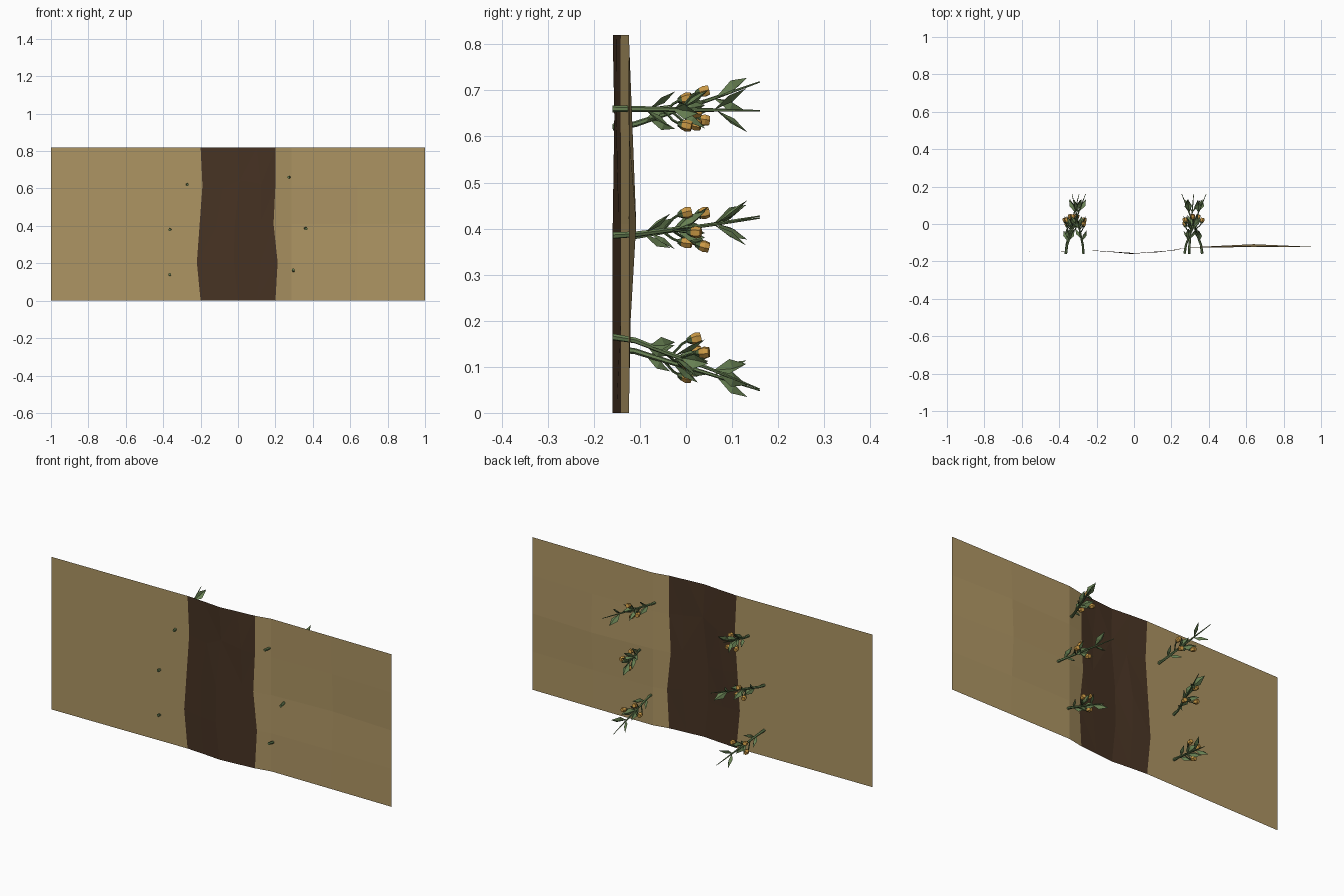
import bpy, bmesh, math, random
from mathutils import Vector, Matrix

if "Cube" in bpy.data.objects:
    bpy.data.objects.remove(bpy.data.objects["Cube"])

random.seed(4)


def material(name, rgb):
    m = bpy.data.materials.new(name)
    m.diffuse_color = (*rgb, 1)
    m.use_nodes = True
    m.node_tree.nodes["Principled BSDF"].inputs["Base Color"].default_value = m.diffuse_color
    return m


SAND = material("dry sand", (0.42, 0.30, 0.125))
SOIL = material("dark soil", (0.063, 0.033, 0.017))
STEM = material("stem green", (0.075, 0.125, 0.048))
LEAF = material("leaf green", (0.135, 0.215, 0.085))
GOLD = material("bud gold", (0.60, 0.32, 0.06))


def make_object(name, bm, mats, matrix=None):
    bmesh.ops.recalc_face_normals(bm, faces=bm.faces[:])
    me = bpy.data.meshes.new(name)
    bm.to_mesh(me)
    bm.free()
    for m in mats:
        me.materials.append(m)
    ob = bpy.data.objects.new(name, me)
    bpy.context.collection.objects.link(ob)
    if matrix:
        ob.matrix_world = matrix
    return ob


# Ground sheet: sandy banks either side of a shallow soil trail
zs = [0, 0.205, 0.41, 0.615, 0.82]
left_edge = [-0.2, -0.22, -0.205, -0.19, -0.2]
right_edge = [0.2, 0.212, 0.19, 0.2, 0.2]
bulge = [0, 0.004, 0.016, 0.008, 0]
bm = bmesh.new()
rows = []
for r, z in enumerate(zs):
    inner = 0 < r < 4
    pts = [(-1, -0.154), (-0.6, -0.149), (left_edge[r], -0.143), (-0.1, -0.150),
           (0, -0.159), (0.1, -0.151), (right_edge[r], -0.142), (0.285, -0.125),
           (0.64, -0.124 + bulge[r]), (1, -0.124)]
    row = []
    for c, (x, y) in enumerate(pts):
        dz = 0
        if inner and 3 <= c <= 5:      # rough trail surface
            x += random.uniform(-0.03, 0.03)
            y += random.uniform(-0.001, 0.005)
            dz = random.uniform(-0.04, 0.04)
        row.append(bm.verts.new((x, y, z + dz)))
    rows.append(row)
for r in range(4):
    for c in range(9):
        f = bm.faces.new((rows[r][c], rows[r][c + 1], rows[r + 1][c + 1], rows[r + 1][c]))
        f.material_index = 1 if 2 <= c <= 5 else 0
bmesh.ops.triangulate(bm, faces=[f for f in bm.faces if f.material_index == 1])
make_object("ground", bm, [SAND, SOIL])


# Plant parts in a local frame: the stem leans along x and grows along z
def tube(bm, pts, radii, sides=6, mat=0):
    pts = [Vector(p) for p in pts]
    rings = []
    for i, p in enumerate(pts):
        d = pts[min(i + 1, len(pts) - 1)] - pts[max(i - 1, 0)]
        q = d.to_track_quat('Z', 'Y')
        rings.append([bm.verts.new(p + q @ Vector((radii[i] * math.cos(k * math.tau / sides),
                                                   radii[i] * math.sin(k * math.tau / sides), 0)))
                      for k in range(sides)])
    for a, b in zip(rings, rings[1:]):
        for k in range(sides):
            n = (k + 1) % sides
            bm.faces.new((a[k], a[n], b[n], b[k])).material_index = mat
    for ring in (rings[0], rings[-1]):
        bm.faces.new(ring).material_index = mat


STEM_PATH = [(0, 0, -0.159), (0.008, 0, -0.11), (0.036, 0, -0.04), (0.070, 0, 0.05), (0.116, 0, 0.16)]


def stem_at(h):
    for a, b in zip(STEM_PATH, STEM_PATH[1:]):
        if h <= b[2]:
            return Vector(a).lerp(Vector(b), (h - a[2]) / (b[2] - a[2]))


def leaf(bm, h, azimuth, length, width):
    a = math.radians(azimuth)
    out = Vector((math.cos(a), math.sin(a), 0))
    side = Vector((-math.sin(a), math.cos(a), 0))
    along = (out * 0.58 + Vector((0.15, 0, 0.82))).normalized()
    lift = along.cross(side)
    base = stem_at(h)
    root = bm.verts.new(base)
    tip = bm.verts.new(base + along * length)
    mid = bm.verts.new(base + along * length * 0.52 + lift * 0.008)
    for s in (-1, 1):
        edge = bm.verts.new(base + along * length * 0.5 + side * s * width / 2 - lift * 0.003)
        bm.faces.new((root, edge, mid))
        bm.faces.new((mid, edge, tip))


def bud(bm, h, azimuth, reach):
    a = math.radians(azimuth)
    out = Vector((math.cos(a), math.sin(a), 0))
    up = Vector((0, 0, 1))
    base = stem_at(h)
    elbow = base + out * reach * 0.75 + up * 0.022
    end = base + out * reach + up * 0.036
    d = (up + out * 0.25).normalized()
    tube(bm, [base, elbow, end], [0.003, 0.003, 0.003], 5, 0)
    tube(bm, [end - d * 0.004, end + d * 0.006], [0.005, 0.011], 6, 0)
    tube(bm, [end + d * 0.005, end + d * 0.016, end + d * 0.027], [0.010, 0.0135, 0.011], 6, 1)


# Root x, root z and lean angle of each plant
PLANTS = [(0.27, 0.66, -2), (0.365, 0.385, 161), (0.295, 0.165, -78),
          (-0.27, 0.62, 122), (-0.365, 0.38, 24), (-0.365, 0.14, -52)]
LEAVES = [(-0.09, 80, 0.070, 0.032), (-0.08, 255, 0.068, 0.032), (-0.03, 10, 0.075, 0.034),
          (-0.025, 190, 0.075, 0.034), (-0.015, 285, 0.080, 0.036), (-0.02, 110, 0.075, 0.034),
          (0.065, 80, 0.085, 0.038), (0.06, 250, 0.085, 0.038)]
for i, (x, z, angle) in enumerate(PLANTS, 1):
    a = math.radians(angle)
    u, v, w = (math.cos(a), 0, math.sin(a)), (math.sin(a), 0, -math.cos(a)), (0, 1, 0)
    frame = Matrix.Translation((x, 0, z)) @ Matrix((u, v, w)).transposed().to_4x4()
    bm = bmesh.new()
    tube(bm, STEM_PATH, [0.0075, 0.0065, 0.0055, 0.004, 0.0015])
    make_object(f"plant_stem_{i}", bm, [LEAF], frame)
    bm = bmesh.new()
    for args in LEAVES:
        leaf(bm, *args)
    make_object(f"plant_leaves_{i}", bm, [LEAF], frame)
    bm = bmesh.new()
    bud(bm, -0.05, 60, 0.036)
    bud(bm, -0.012, 265, 0.036)
    bud(bm, -0.03, 170, 0.034)
    make_object(f"plant_buds_{i}", bm, [STEM, GOLD], frame)
